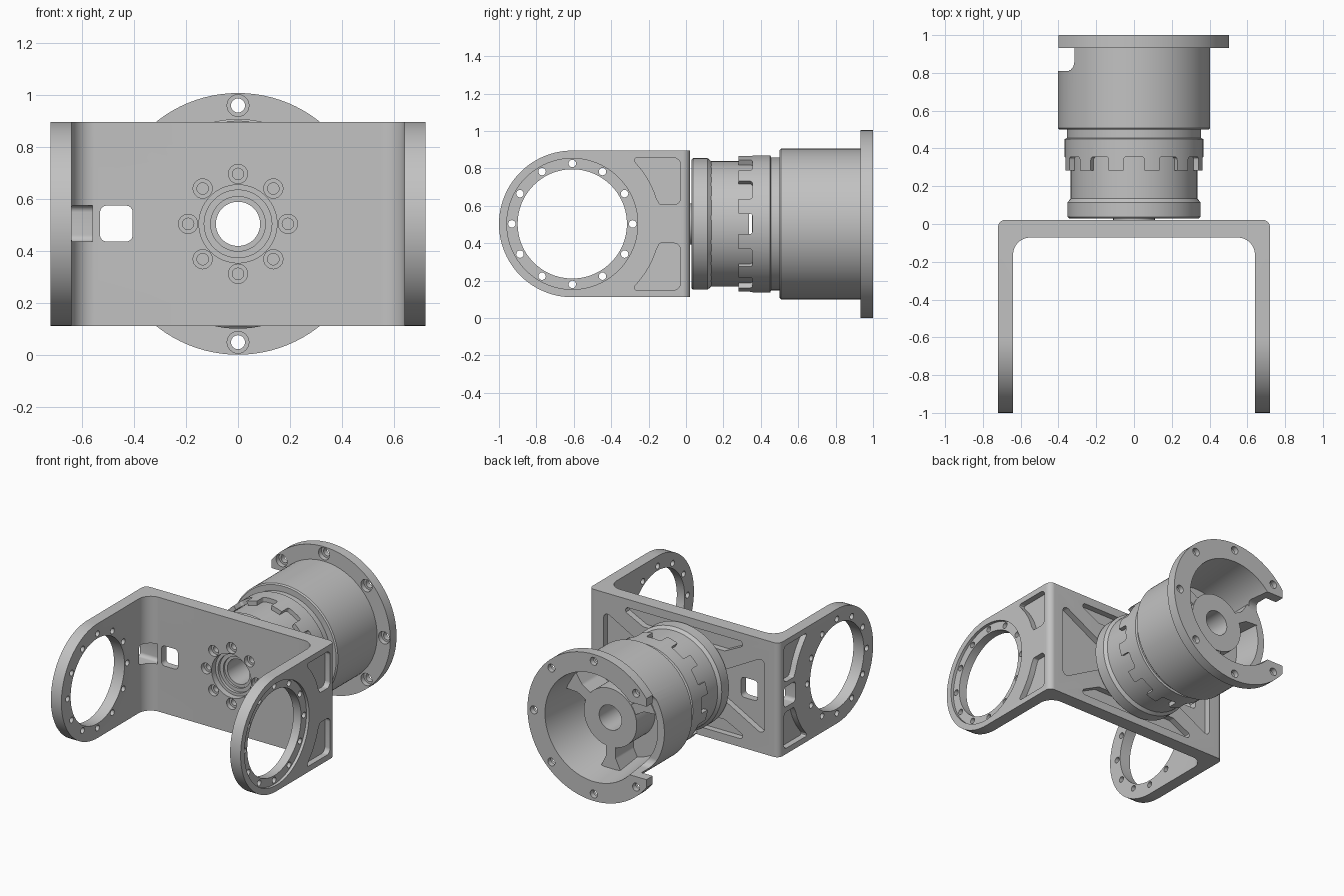
import bpy, bmesh, math
from mathutils import Vector, Matrix

if "Cube" in bpy.data.objects:
    bpy.data.objects.remove(bpy.data.objects["Cube"])

AXIS_Z = 0.503   # height of the main axis; parts are built around z = 0 and lifted
ARM_Y = -0.608   # centre of the arm rings

metal = bpy.data.materials.new("plain grey metal")
metal.use_nodes = True
GREY = (0.54, 0.54, 0.54, 1)
metal.diffuse_color = GREY
metal.node_tree.nodes["Principled BSDF"].inputs["Base Color"].default_value = GREY


def finish_mesh(name, bm):
    bmesh.ops.recalc_face_normals(bm, faces=bm.faces)
    if bm.calc_volume(signed=True) < 0:
        bmesh.ops.reverse_faces(bm, faces=bm.faces)
    mesh = bpy.data.meshes.new(name)
    bm.to_mesh(mesh)
    bm.free()
    obj = bpy.data.objects.new(name, mesh)
    bpy.context.collection.objects.link(obj)
    return obj


def solid(name, pts, axis, a, b, turn=0):
    """Extrude a 2D outline along an axis, optionally turned about the main axis."""
    place = {"x": lambda p, d: (d, p[0], p[1]),
             "y": lambda p, d: (p[0], d, p[1]),
             "z": lambda p, d: (p[0], p[1], d)}[axis]
    bm = bmesh.new()
    low = [bm.verts.new(place(p, a)) for p in pts]
    high = [bm.verts.new(place(p, b)) for p in pts]
    bm.faces.new(low)
    bm.faces.new(high)
    for i in range(len(pts)):
        j = (i + 1) % len(pts)
        bm.faces.new((low[i], low[j], high[j], high[i]))
    bm.transform(Matrix.Rotation(turn, 4, "Y"))
    return finish_mesh(name, bm)


def lathe(name, profile, steps=96):
    """Turn a closed (radius, y) profile about the main axis."""
    bm = bmesh.new()
    vs = [bm.verts.new((r, y, 0)) for r, y in profile]
    es = [bm.edges.new((vs[i - 1], vs[i])) for i in range(len(vs))]
    bmesh.ops.spin(bm, geom=vs + es, cent=(0, 0, 0), axis=(0, 1, 0),
                   angle=math.tau, steps=steps, use_duplicate=False)
    bmesh.ops.remove_doubles(bm, verts=bm.verts, dist=0.0001)
    return finish_mesh(name, bm)


def circle(cx, cy, r, n=24):
    return [(cx + r * math.cos(math.tau * i / n), cy + r * math.sin(math.tau * i / n))
            for i in range(n)]


def rounded(corners, steps=6):
    """Round each (x, y, radius) corner of an outline."""
    out = []
    for i, (x, y, r) in enumerate(corners):
        p = Vector((x, y))
        if r == 0:
            out.append(p)
            continue
        u = (Vector(corners[i - 1][:2]) - p).normalized()
        v = (Vector(corners[(i + 1) % len(corners)][:2]) - p).normalized()
        half = u.angle(v) / 2
        c = p + (u + v).normalized() * (r / math.sin(half))
        t = r / math.tan(half)
        a, b = p + u * t - c, p + v * t - c
        out += [c + a.lerp(b, k / steps).normalized() * r for k in range(steps + 1)]
    return out


def box(x0, x1, y0, y1, r):
    return rounded([(x0, y0, r), (x1, y0, r), (x1, y1, r), (x0, y1, r)])


def volume(mesh):
    bm = bmesh.new()
    bm.from_mesh(mesh)
    v = bm.calc_volume(signed=True)
    bm.free()
    return v


def cut(target, cutter, op="DIFFERENCE"):
    """Boolean cut; a solver result that loses the body is passed over for the next."""
    before = volume(target.data)
    for solver in ("EXACT", "MANIFOLD", "FLOAT"):
        mod = target.modifiers.new("cut", "BOOLEAN")
        mod.operation, mod.solver, mod.object = op, solver, cutter
        bpy.context.view_layer.update()
        graph = bpy.context.evaluated_depsgraph_get()
        mesh = bpy.data.meshes.new_from_object(target.evaluated_get(graph))
        target.modifiers.clear()
        if 0.6 * before < volume(mesh) < 1.001 * before:
            target.data = mesh
            break
    bpy.data.objects.remove(cutter)


# U-shaped bracket with round arm ends
half_u = [(0.72, 0.022, 0.04), (0.72, -1.05, 0), (0.64, -1.05, 0), (0.64, -0.072, 0.09)]
outline = half_u + [(-x, y, r) for x, y, r in reversed(half_u)]
bracket = solid("bracket", rounded(outline, 10), "z", -0.45, 0.45)
R = 0.392
side = [(0.2, -R), (0.2, R)] + [
    (ARM_Y - R * math.sin(math.pi * i / 48), R * math.cos(math.pi * i / 48)) for i in range(49)]
cut(bracket, solid("side_shape", side, "x", -1, 1), "INTERSECT")

# Arm rings, recess and screw holes
cut(bracket, solid("arm_bore", circle(ARM_Y, 0, 0.292, 96), "x", -1, 1))
cut(bracket, solid("arm_recess", circle(ARM_Y, 0, 0.35, 96), "x", 0.7, 1))
for y, z in circle(ARM_Y, 0, 0.323, 12):
    cut(bracket, solid("arm_screw", circle(y, z, 0.02, 16), "x", -1, 1))

# Pockets on the outside of the arms
arc = [(ARM_Y + 0.47 * math.cos(math.radians(a)), 0.47 * math.sin(math.radians(a)), 0)
       for a in range(17, 42, 4)]
pocket = [(-0.29, 0.353, 0.012), (-0.03, 0.353, 0.035),
          (-0.03, 0.103, 0.035), (-0.14, 0.103, 0.012)] + arc
for sx in (-1, 1):
    for sz in (-1, 1):
        pts = [(p[0], p[1] * sz) for p in rounded(pocket)]
        cut(bracket, solid("arm_pocket", pts, "x", sx * 0.68, sx * 0.9))

# Cable window and side slot
cut(bracket, solid("window", box(-0.53, -0.405, -0.068, 0.07, 0.025), "y", -0.5, 0.5))
cut(bracket, solid("side_slot", box(-0.16, -0.032, -0.068, 0.07, 0.025), "x", -0.9, -0.56))

# Ribbed back of the plate
side_pocket = rounded([(0.61, 0.27, 0.03), (0.61, -0.27, 0.03),
                       (0.28, -0.09, 0.03), (0.28, 0.09, 0.03)])
top_pocket = rounded([(-0.51, 0.335, 0.02), (0.51, 0.335, 0.02),
                      (0.31, 0.235, 0.03), (-0.31, 0.235, 0.03)])
for s in (-1, 1):
    cut(bracket, solid("back_pocket", [(p[0] * s, p[1]) for p in side_pocket], "y", -0.02, 0.3))
    cut(bracket, solid("back_pocket", [(p[0], p[1] * s) for p in top_pocket], "y", -0.02, 0.3))

# Central bore and its screws
cut(bracket, solid("bore_step", circle(0, 0, 0.15, 64), "y", -0.3, -0.03))
cut(bracket, solid("bore_step", circle(0, 0, 0.13, 64), "y", -0.3, -0.01))
cut(bracket, solid("bore", circle(0, 0, 0.105, 64), "y", -0.3, 0.3))
for x, z in circle(0, 0, 0.192, 8):
    cut(bracket, solid("screw_head", circle(x, z, 0.037), "y", -0.3, -0.04))
    cut(bracket, solid("screw_hole", circle(x, z, 0.022), "y", -0.3, 0.3))

# Inner body with collar, and a slit straight through its sides
inner_body = lathe("inner_body", [
    (0.085, 0.005), (0.11, 0.005), (0.11, 0.03), (0.344, 0.03), (0.352, 0.038),
    (0.352, 0.115), (0.335, 0.135), (0.335, 0.36), (0.085, 0.36)])
cut(inner_body, solid("slit", box(0.337, 0.352, -0.055, 0.055, 0.004), "x", -0.5, 0.5))

# Slotted sleeve
sleeve = lathe("slotted_sleeve", [
    (0.085, 0.357), (0.337, 0.357), (0.337, 0.282), (0.367, 0.282), (0.367, 0.45),
    (0.355, 0.455), (0.355, 0.5), (0.085, 0.5)])
for i in range(12):
    cut(sleeve, solid("slot", box(-0.055, 0.055, 0.2, 0.355, 0.015), "z", 0.3, 0.45,
                      turn=math.tau * i / 12))

# Flanged cup with an open side
cup = lathe("flanged_cup", [
    (0.085, 0.5), (0.395, 0.5), (0.403, 0.508), (0.403, 0.932), (0.503, 0.932), (0.503, 1.0),
    (0.37, 1.0), (0.335, 0.62), (0.2, 0.62), (0.2, 0.82), (0.085, 0.82)])
cut(cup, solid("cup_opening", box(0.81, 1.3, -0.25, 0.25, 0.05), "x", -0.9, -0.22))
cut(cup, solid("flange_tips", box(0.91, 1.3, -0.32, 0.32, 0.01), "x", -0.9, -0.4))
for i, (x, z) in enumerate(circle(0, 0, 0.455, 8)):
    if i != 4:
        cut(cup, solid("flange_head", circle(x, z, 0.042), "y", 0.9, 0.965))
        cut(cup, solid("flange_hole", circle(x, z, 0.027), "y", 0.9, 1.1))

# Spokes between the cup hub and its wall
spoke = rounded([(-0.075, 0.35, 0), (-0.035, 0.27, 0.04), (-0.035, 0.19, 0),
                 (0.035, 0.19, 0), (0.035, 0.27, 0.04), (0.075, 0.35, 0)])
spokes = [solid("cup_spoke", spoke, "y", 0.61, 0.815, turn=math.radians(a))
          for a in (60, 180, 300)]

# Lift, colour and smooth every part
for obj in bpy.context.selected_objects:
    obj.select_set(False)
for obj in [bracket, inner_body, sleeve, cup] + spokes:
    obj.data.transform(Matrix.Translation((0, 0, AXIS_Z)))
    obj.data.materials.clear()
    obj.data.materials.append(metal)
    obj.select_set(True)
    bpy.context.view_layer.objects.active = obj
bpy.ops.object.shade_smooth_by_angle(angle=math.radians(30))
